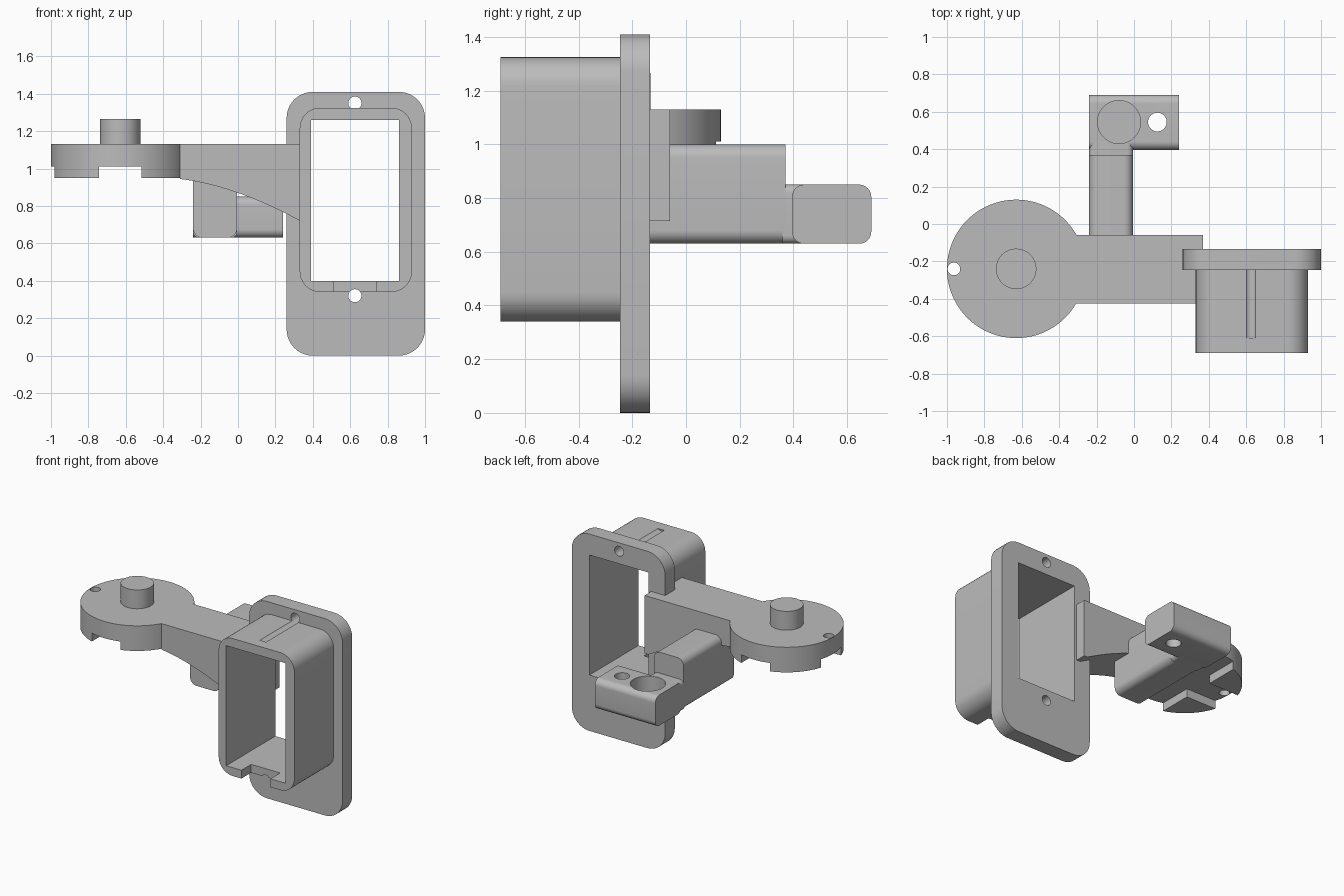
import bpy, bmesh, math
from mathutils import Matrix, Vector

if "Cube" in bpy.data.objects:
    bpy.data.objects.remove(bpy.data.objects["Cube"], do_unlink=True)

grey = bpy.data.materials.new("plain grey")
grey.use_nodes = True
COLOUR = (0.5, 0.5, 0.5, 1)
grey.diffuse_color = COLOUR
grey.node_tree.nodes["Principled BSDF"].inputs["Base Color"].default_value = COLOUR


def add(name, bm):
    bmesh.ops.recalc_face_normals(bm, faces=bm.faces)
    mesh = bpy.data.meshes.new(name)
    bm.to_mesh(mesh)
    bm.free()
    mesh.materials.append(grey)
    ob = bpy.data.objects.new(name, mesh)
    bpy.context.collection.objects.link(ob)
    return ob


def prism(name, points, axis, lo, hi):
    """Extrude a 2D outline along an axis; outline is (other axes in xyz order)."""
    bm = bmesh.new()

    def place(p, t):
        c = list(p)
        c.insert("xyz".index(axis), t)
        return bm.verts.new(c)

    face = bm.faces.new([place(p, lo) for p in points])
    out = bmesh.ops.extrude_face_region(bm, geom=[face])
    shift = Vector((0, 0, 0))
    shift["xyz".index(axis)] = hi - lo
    bmesh.ops.translate(bm, vec=shift, verts=[v for v in out["geom"] if isinstance(v, bmesh.types.BMVert)])
    return add(name, bm)


def rounded(a0, a1, b0, b1, r, steps=10):
    """Rounded rectangle outline."""
    if r == 0:
        return [(a0, b0), (a1, b0), (a1, b1), (a0, b1)]
    pts = []
    corners = [(a1 - r, b1 - r), (a0 + r, b1 - r), (a0 + r, b0 + r), (a1 - r, b0 + r)]
    for k, (a, b) in enumerate(corners):
        for i in range(steps + 1):
            t = math.pi / 2 * (k + i / steps)
            pts.append((a + r * math.cos(t), b + r * math.sin(t)))
    return pts


def block(name, axis, lo, hi, a0, a1, b0, b1, r=0):
    return prism(name, rounded(a0, a1, b0, b1, r), axis, lo, hi)


def rod(name, axis, lo, hi, a, b, r, n=96):
    ring = [(a + r * math.cos(math.tau * i / n), b + r * math.sin(math.tau * i / n)) for i in range(n)]
    return prism(name, ring, axis, lo, hi)


def cut(ob, *cutters):
    for c in cutters:
        m = ob.modifiers.new("cut", "BOOLEAN")
        m.object, m.operation, m.solver = c, "DIFFERENCE", "EXACT"
    bpy.context.view_layer.update()
    done = bpy.data.meshes.new_from_object(ob.evaluated_get(bpy.context.evaluated_depsgraph_get()))
    ob.modifiers.clear()
    ob.data = done


cutters = []


def cutter(ob):
    ob.hide_render = True
    cutters.append(ob)
    return ob


# Flange and sleeve, sharing the window and the two screw holes
HX = 0.625
window = cutter(block("window_cutter", "y", -1, 1, 0.39, 0.86, 0.40, 1.26))
top_hole = cutter(rod("top_hole_cutter", "y", -0.61, 1, HX, 1.35, 0.035, 32))
low_hole = cutter(rod("low_hole_cutter", "y", -1, 1, HX, 0.32, 0.035, 32))
notch = cutter(block("notch_cutter", "y", -1, -0.58, 0.51, 0.74, 0.2, 0.5))
flange = block("flange", "y", -0.245, -0.135, 0.26, 1.0, 0, 1.41, 0.14)
cut(flange, window, top_hole, low_hole)
sleeve = block("sleeve", "y", -0.69, -0.24, 0.33, 0.93, 0.34, 1.325, 0.11)
cut(sleeve, window, top_hole, low_hole, notch)

# Round platform with a rim hole and a cross slot underneath
DX, DY, R = -0.63, -0.24, 0.37
platform = rod("platform", "z", 0.95, 1.13, DX, DY, R, 128)
slots = [cutter(block("slot_x_cutter", "z", 0.8, 1.01, DX - 0.5, DX + 0.5, DY - 0.113, DY + 0.113)),
         cutter(block("slot_y_cutter", "z", 0.8, 1.01, DX - 0.113, DX + 0.113, DY - 0.5, DY + 0.5))]
rim_hole = cutter(rod("rim_hole_cutter", "z", 0.8, 1.3, -0.963, DY, 0.034, 32))
cut(platform, *slots, rim_hole)
platform_peg = rod("platform_peg", "z", 1.12, 1.265, DX, DY, 0.108)

# Curved bracket arm joining platform and sleeve
curve = []
for i in range(25):
    x = -0.31 + 0.68 * i / 24
    curve.append((x, 0.95 - 0.235 * (min(x + 0.4, 0.74) / 0.74) ** 1.75))
arm = prism("bracket_arm", [(-0.31, 1.13)] + curve + [(0.37, 1.13)], "y", -0.425, -0.06)

# Rear beam with a cross block at its end
rear_beam = block("rear_beam", "y", -0.2, 0.37, -0.24, -0.005, 0.63, 1.0, 0.05)
beam_neck = block("beam_neck", "y", 0.36, 0.45, -0.24, -0.005, 0.63, 0.85, 0.03)
cross_block = block("cross_block", "x", -0.24, 0.24, 0.395, 0.69, 0.63, 0.85, 0.045)
socket = cutter(rod("socket_cutter", "z", 0.73, 1.0, -0.08, 0.545, 0.115))
small_hole = cutter(rod("small_hole_cutter", "z", 0.5, 1.0, 0.125, 0.545, 0.05, 48))
cut(cross_block, socket, small_hole)
cut(beam_neck, socket)

for c in cutters:
    bpy.data.objects.remove(c, do_unlink=True)

# Smooth the round walls, keep edges crisp
bpy.ops.object.select_all(action="DESELECT")
for ob in (flange, sleeve, platform, platform_peg, arm, rear_beam, beam_neck, cross_block):
    ob.select_set(True)
    bpy.context.view_layer.objects.active = ob
bpy.ops.object.shade_smooth_by_angle(angle=math.radians(30))
